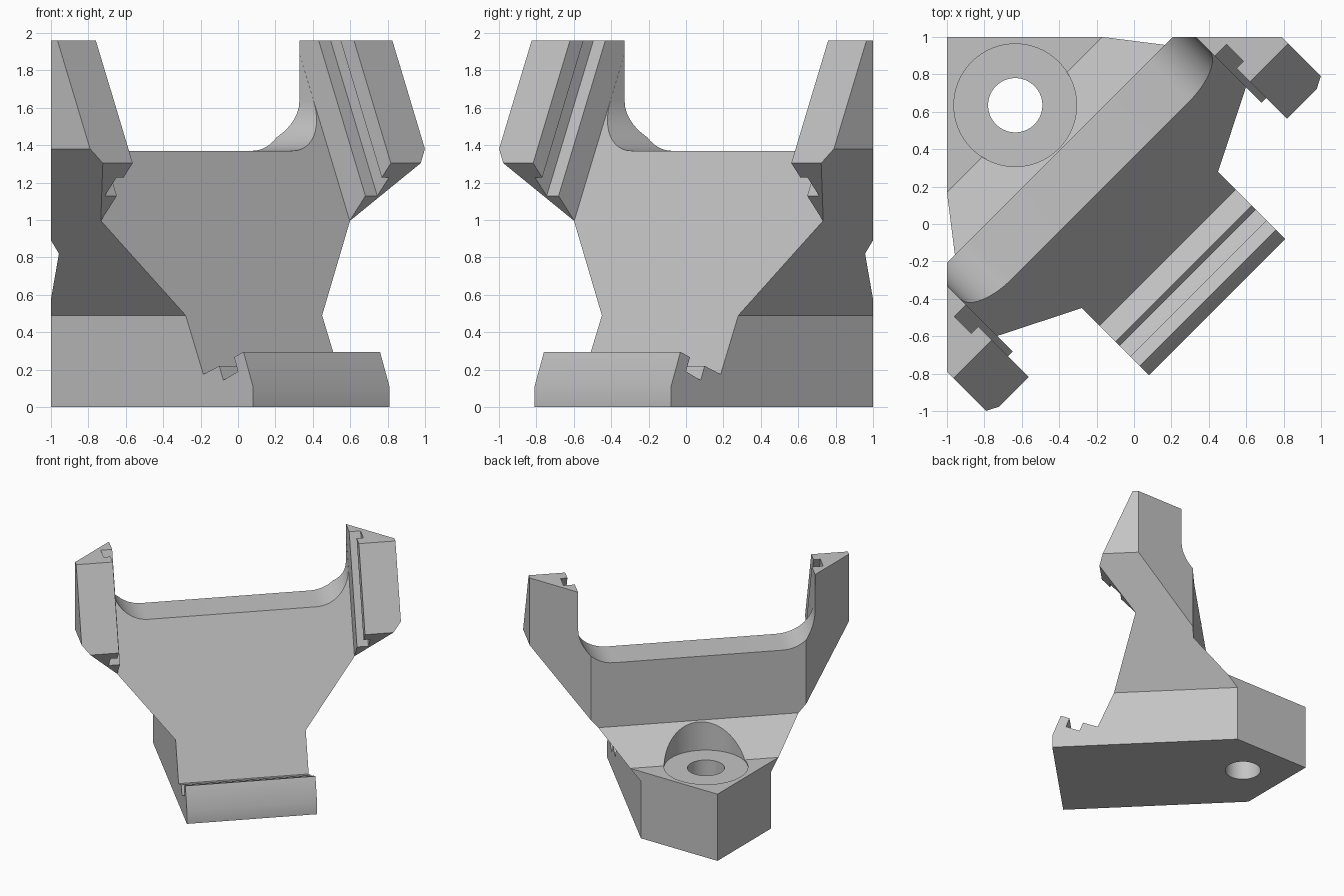
import bpy, bmesh, math
from mathutils import Vector

cube = bpy.data.objects.get("Cube")
if cube:
    bpy.data.objects.remove(cube, do_unlink=True)

R2 = math.sqrt(2)


def world(u, v, z):
    """u runs forward along the corner diagonal, v runs across it."""
    return Vector(((u + v) / R2, (v - u) / R2, z))


def plate_u(z):
    """Forward position of the leaning front plane at a height."""
    return 0.328 - 0.425 * z


def prism(name, start, end):
    """Solid between two matching outlines."""
    bm = bmesh.new()
    a = [bm.verts.new(p) for p in start]
    b = [bm.verts.new(p) for p in end]
    bm.faces.new(a)
    bm.faces.new(b)
    n = len(a)
    for i in range(n):
        j = (i + 1) % n
        bm.faces.new((a[i], a[j], b[j], b[i]))
    bmesh.ops.recalc_face_normals(bm, faces=bm.faces)
    mesh = bpy.data.meshes.new(name)
    bm.to_mesh(mesh)
    bm.free()
    ob = bpy.data.objects.new(name, mesh)
    bpy.context.collection.objects.link(ob)
    return ob


def combine(target, other, operation):
    mod = target.modifiers.new(operation, 'BOOLEAN')
    mod.operation = operation
    mod.solver = 'EXACT'
    mod.object = other
    bpy.context.view_layer.objects.active = target
    bpy.ops.object.modifier_apply(modifier=mod.name)
    bpy.data.objects.remove(other, do_unlink=True)


def cylinder(name, radius, low, high):
    ring = [(math.cos(t), math.sin(t)) for t in (math.tau * i / 64 for i in range(64))]
    c = world(-0.898, 0, 0)
    return prism(name, *[[(c.x + radius * p, c.y + radius * q, z) for p, q in ring]
                         for z in (low, high)])


# Body: side profile with the slotted lip, leaning plate and stepped back
side = [(-1.6, 0), (0.629, 0), (0.629, 0.11), (0.558, 0.295), (0.487, 0.267),
        (0.515, 0.19), (0.405, 0.143), (0.375, 0.22), (0.254, 0.175),
        (plate_u(2), 2), (-0.56, 2), (-0.56, 0.82), (-0.827, 0.575), (-1.6, 0.575)]
bracket = prism("corner_bracket", [world(u, -1.5, z) for u, z in side],
                [world(u, 1.5, z) for u, z in side])

# Arms: leaning grooved hooks with a sloped underside
section = [(-0.1, 0.94), (0.175, 0.94), (0.175, 1.03), (0.304, 1.03),
           (0.304, 0.976), (0.406, 0.976), (0.406, 1.35), (-0.1, 1.35)]
for sign, name in ((1, "left_arm"), (-1, "right_arm")):
    low, high = [], []
    for d, v in section:
        z = (1.470 + 1.12 * d) / 1.476
        low.append(world(plate_u(z) + d, sign * v, z))
        high.append(world(plate_u(2) + d, sign * v, 2))
    combine(bracket, prism(name, low, high), 'UNION')

# Front outline: flared sides and a rounded opening between the arms
inner, floor, r = 0.9395, 1.37, 0.27
half = [(0.516, -0.1), (0.516, 0.49), (1.266, 1.38), (1.266, 1.96), (inner, 1.96)]
for i in range(13):
    t = math.pi / 2 * i / 12
    half.append((inner - r + r * math.cos(t), floor + r - r * math.sin(t)))
outline = half + [(-v, z) for v, z in reversed(half)]
combine(bracket, prism("outline_cutter", [world(-2, v, z) for v, z in outline],
                       [world(2, v, z) for v, z in outline]), 'INTERSECT')

# Two square walls that the back sits against
corner = [(-1, 1), (1.5, 1), (1.5, -1.5), (-1, -1.5)]
combine(bracket, prism("wall_cutter", [(x, y, -0.2) for x, y in corner],
                       [(x, y, 2.2) for x, y in corner]), 'INTERSECT')

# Screw hole with a recess for the head
combine(bracket, cylinder("recess_cutter", 0.328, 0.565, 1.2), 'DIFFERENCE')
combine(bracket, cylinder("hole_cutter", 0.145, -0.2, 1.0), 'DIFFERENCE')

# Grey plastic
grey = bpy.data.materials.new("light_grey")
grey.use_nodes = True
colour = (0.55, 0.55, 0.55, 1)
grey.diffuse_color = colour
grey.node_tree.nodes["Principled BSDF"].inputs["Base Color"].default_value = colour
bracket.data.materials.clear()
bracket.data.materials.append(grey)
for poly in bracket.data.polygons:
    poly.material_index = 0

bpy.ops.object.select_all(action='DESELECT')
bracket.select_set(True)
bpy.context.view_layer.objects.active = bracket
bpy.ops.object.shade_smooth_by_angle(angle=math.radians(30))
